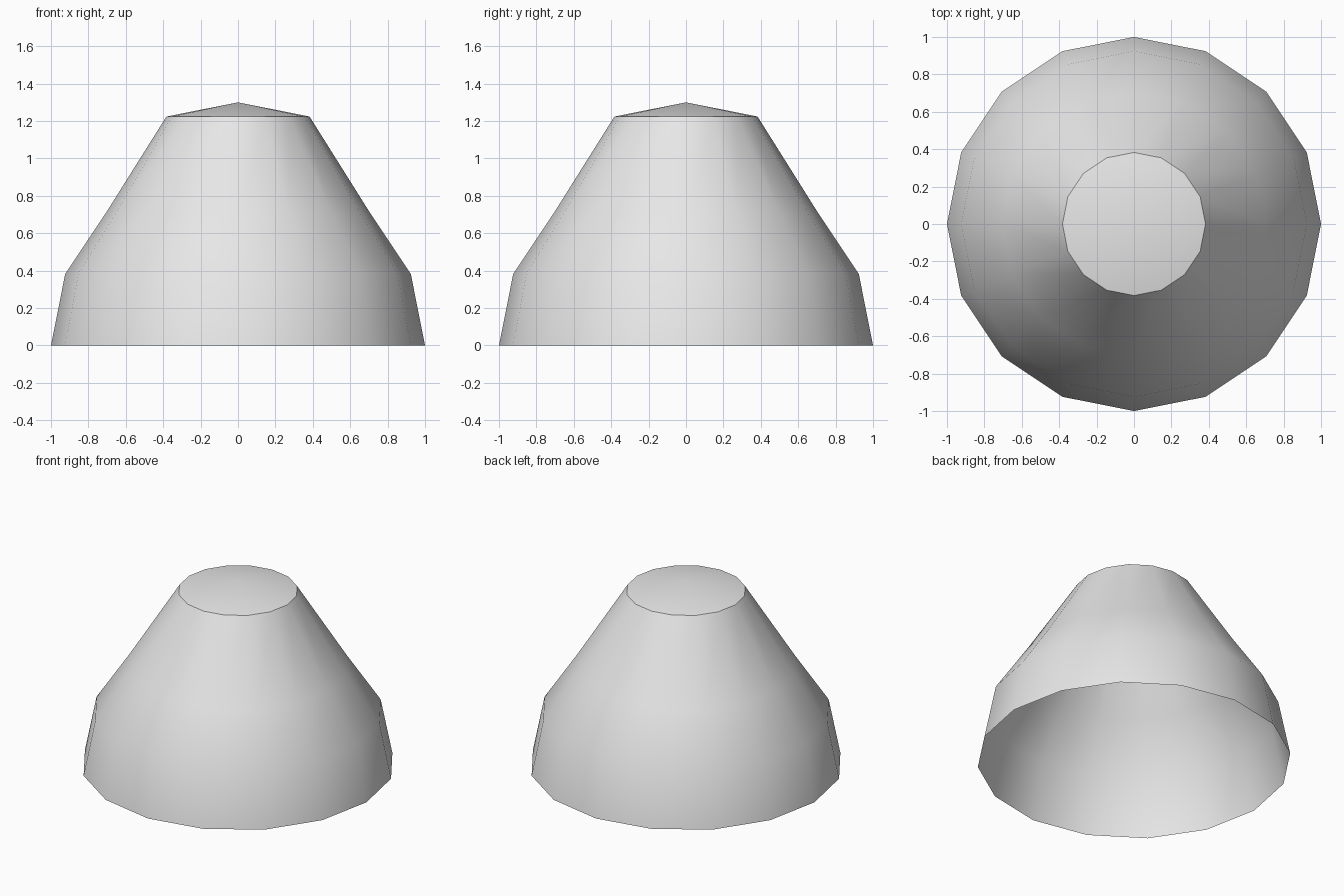
import bpy
import bmesh
from math import cos, sin, pi, radians

cube = bpy.data.objects.get("Cube")
if cube:
    bpy.data.objects.remove(cube, do_unlink=True)

SIDES = 16
LIFT = 0.3  # how far the upper dome is pulled up

# Dome quarter profile, open at the base, with its cap raised
profile = [(cos(i * pi / 8), sin(i * pi / 8) + (LIFT if i == 3 else 0)) for i in range(4)]

bm = bmesh.new()
rings = [[bm.verts.new((r * cos(2 * pi * k / SIDES), r * sin(2 * pi * k / SIDES), z))
          for k in range(SIDES)] for r, z in profile]

# Side bands
for low, high in zip(rings, rings[1:]):
    for k in range(SIDES):
        n = (k + 1) % SIDES
        bm.faces.new((low[k], low[n], high[n], high[k]))

# Shallow pointed cap
apex = bm.verts.new((0, 0, 1 + LIFT))
for k in range(SIDES):
    bm.faces.new((rings[-1][k], rings[-1][(k + 1) % SIDES], apex))

mesh = bpy.data.meshes.new("dome_shell")
bm.to_mesh(mesh)
bm.free()
dome = bpy.data.objects.new("dome_shell", mesh)
bpy.context.collection.objects.link(dome)

# Plain grey material
grey = bpy.data.materials.new("light_grey")
grey.use_nodes = True
colour = (0.8, 0.8, 0.8, 1)
grey.diffuse_color = colour
grey.node_tree.nodes["Principled BSDF"].inputs["Base Color"].default_value = colour
mesh.materials.append(grey)

# Smooth sides with a crisp cap rim
bpy.ops.object.select_all(action="DESELECT")
dome.select_set(True)
bpy.context.view_layer.objects.active = dome
bpy.ops.object.shade_smooth_by_angle(angle=radians(30))
